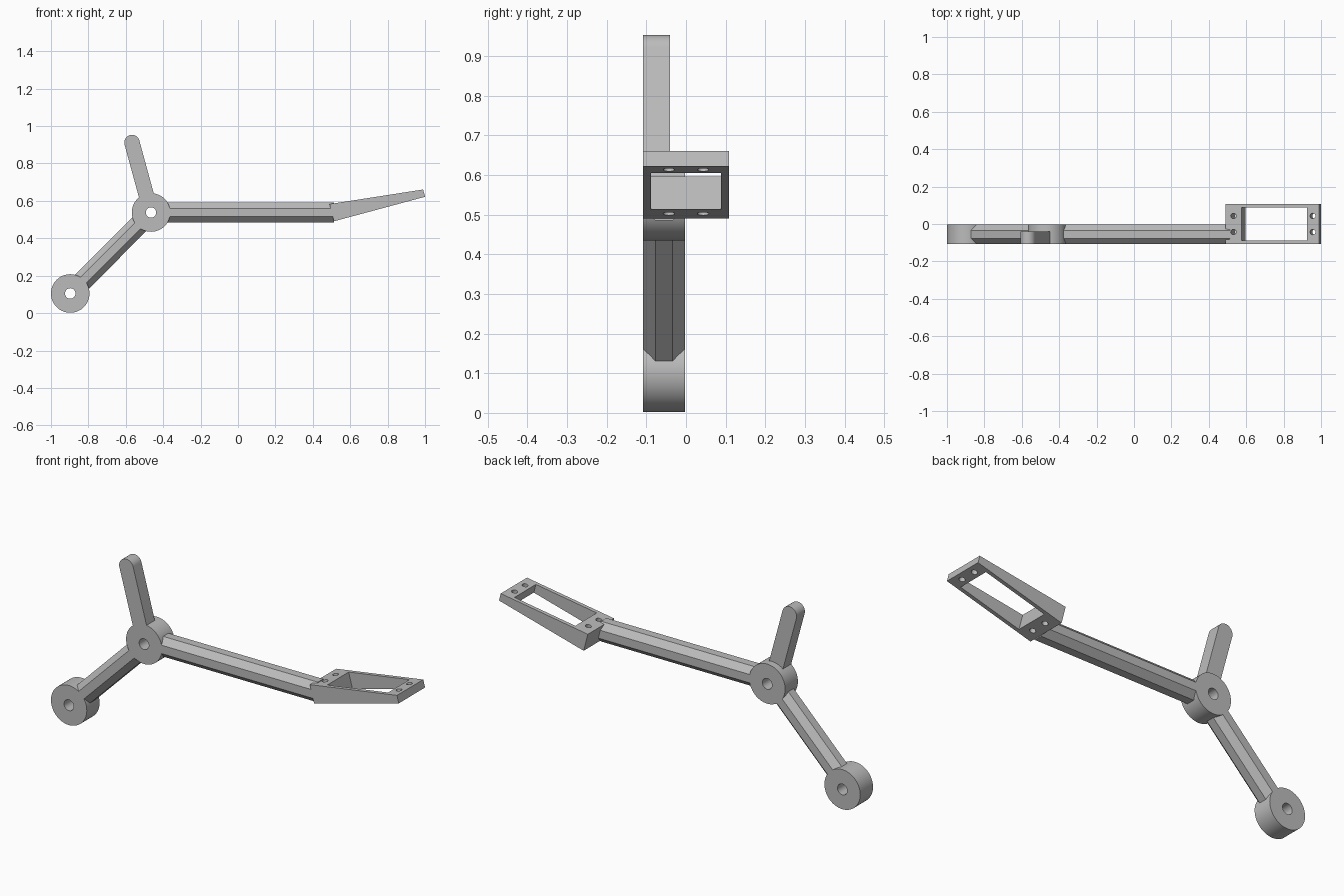
import bpy, bmesh
from math import pi, cos, sin, atan2, radians
from mathutils import Vector, Matrix

if "Cube" in bpy.data.objects:
    bpy.data.objects.remove(bpy.data.objects["Cube"])

grey = bpy.data.materials.new("plain grey")
grey.use_nodes = True
grey.diffuse_color = (0.5, 0.5, 0.5, 1)
grey.node_tree.nodes["Principled BSDF"].inputs["Base Color"].default_value = (0.5, 0.5, 0.5, 1)

FRONT, BACK = -0.108, -0.003
MID = (FRONT + BACK) / 2
HALF = (BACK - FRONT) / 2
HUB_R, PIN_R = 0.103, 0.028
FOOT = Vector((-0.897, MID, 0.105))
ELBOW = Vector((-0.465, MID, 0.538))
TILT = radians(15)


def finish(name, bm):
    bmesh.ops.recalc_face_normals(bm, faces=bm.faces)
    mesh = bpy.data.meshes.new(name)
    bm.to_mesh(mesh)
    bm.free()
    mesh.materials.append(grey)
    obj = bpy.data.objects.new(name, mesh)
    bpy.context.collection.objects.link(obj)
    return obj


def rod(name, start, end, radius, sides, turn=0):
    """Prism with a regular cross-section between two points."""
    bm = bmesh.new()
    axis = end - start
    place = (Matrix.Translation((start + end) / 2)
             @ axis.to_track_quat("Z", "Y").to_matrix().to_4x4() @ Matrix.Rotation(turn, 4, "Z"))
    bmesh.ops.create_cone(bm, cap_ends=True, segments=sides, radius1=radius,
                          radius2=radius, depth=axis.length, matrix=place)
    return finish(name, bm)


def slab(name, outline, y0, y1):
    """Side outline in x and z, extruded along y."""
    bm = bmesh.new()
    face = bm.faces.new([bm.verts.new((x, y0, z)) for x, z in outline])
    new = bmesh.ops.extrude_face_region(bm, geom=[face])["geom"]
    bmesh.ops.translate(bm, vec=(0, y1 - y0, 0),
                        verts=[v for v in new if isinstance(v, bmesh.types.BMVert)])
    return finish(name, bm)


def select(obj):
    bpy.ops.object.select_all(action="DESELECT")
    obj.select_set(True)
    bpy.context.view_layer.objects.active = obj


def cut(obj, cutter):
    cutter.hide_render = True
    mod = obj.modifiers.new("cut", "BOOLEAN")
    mod.operation, mod.solver, mod.object = "DIFFERENCE", "EXACT", cutter
    select(obj)
    bpy.ops.object.modifier_apply(modifier=mod.name)
    bpy.data.objects.remove(cutter)


def smooth(obj):
    select(obj)
    bpy.ops.object.shade_smooth_by_angle(angle=radians(30))


# Pierced round hubs
along = Vector((0, 1, 0))
for name, centre in (("foot_hub", FOOT), ("elbow_hub", ELBOW)):
    hub = rod(name, centre - along * HALF, centre + along * HALF, HUB_R, 64)
    cut(hub, rod("pin_hole", centre - along * 0.2, centre + along * 0.2, PIN_R, 32))
    smooth(hub)

# Octagonal arms, ending inside the hubs clear of the pin holes
INSET = 0.08
octagon = HALF / cos(pi / 8)
step = (ELBOW - FOOT).normalized() * INSET
rod("lower_arm", FOOT + step, ELBOW - step, octagon, 8, pi / 8)
rod("long_arm", ELBOW + Vector((INSET, 0, 0)), Vector((0.513, MID, ELBOW.z)), octagon, 8, pi / 8)

# Thin round-ended lever
tip = Vector((-0.567, MID, 0.912))
lever_r = 0.041
lean = atan2(tip.z - ELBOW.z, tip.x - ELBOW.x)
side = Vector((-sin(lean), 0, cos(lean))) * lever_r
base = ELBOW + (tip - ELBOW).normalized() * 0.07
outline = [(p.x, p.z) for p in (base + side, base - side)]
for i in range(25):
    a = lean - pi / 2 + pi * i / 24
    outline.append((tip.x + lever_r * cos(a), tip.z + lever_r * sin(a)))
smooth(slab("lever", outline, FRONT, -0.04))

# Tapered mounting frame with a window and four screw holes
frame = slab("mounting_frame", [(0.489, 0.583), (0.990, 0.661), (1.0, 0.622), (0.513, 0.491)],
             FRONT, -FRONT)
up = Vector((-sin(TILT), 0, cos(TILT)))
near, far = Vector((0.597, 0, 0.514)), Vector((0.937, 0, 0.605))
corners = (near - up * 0.1, far - up * 0.1, far + up * 0.2, near + up * 0.2)
cut(frame, slab("window", [(p.x, p.z) for p in corners], -0.088, 0.088))
for x, z in ((0.555, 0.502), (0.967, 0.613)):
    for y in (-0.043, 0.043):
        p = Vector((x, y, z))
        cut(frame, rod("screw_hole", p - up * 0.1, p + up * 0.2, 0.0145, 24))
smooth(frame)
